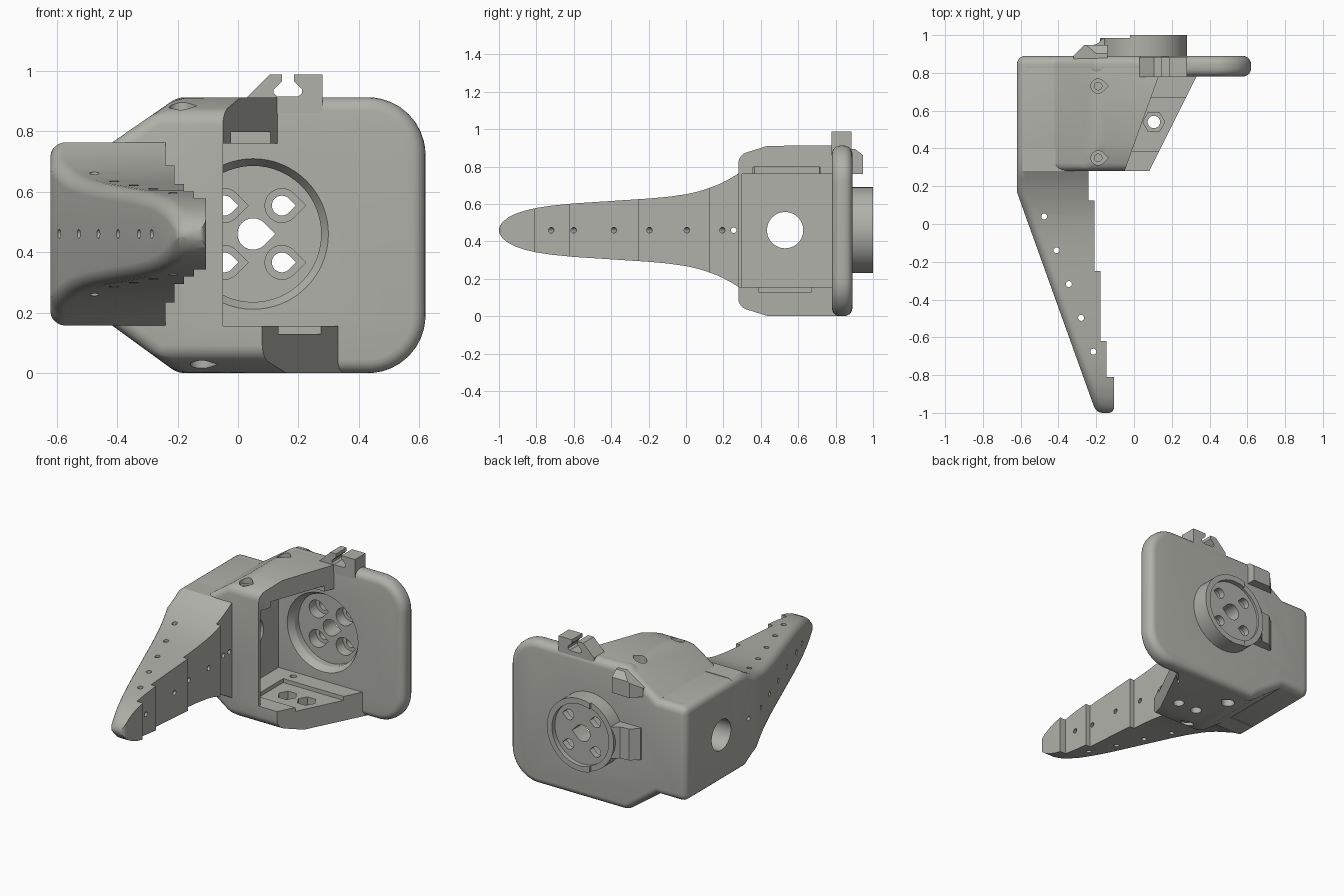
import bpy, bmesh, math
from mathutils import Vector

if "Cube" in bpy.data.objects:
    bpy.data.objects.remove(bpy.data.objects["Cube"])


def fillet(corners, n=10):
    """Round each (x, y, radius) corner of a 2D outline."""
    out = []
    for i, (x, y, r) in enumerate(corners):
        p = Vector((x, y))
        if r == 0:
            out.append(p)
            continue
        a = (Vector(corners[i - 1][:2]) - p).normalized()
        b = (Vector(corners[(i + 1) % len(corners)][:2]) - p).normalized()
        half = a.angle(b) / 2
        c = p + (a + b).normalized() * r / math.sin(half)
        t = r / math.tan(half)
        va, vb = p + a * t - c, p + b * t - c
        out += [c + va.lerp(vb, k / n).normalized() * r for k in range(n + 1)]
    return out


def circle(cx, cy, r, n=32):
    return [(cx + r * math.cos(math.tau * k / n), cy + r * math.sin(math.tau * k / n)) for k in range(n)]


def teardrop(cx, cy, r, n=18):
    arc = [math.radians(45 + 270 * k / n) for k in range(n + 1)]
    return [(cx + r * math.cos(a), cy + r * math.sin(a)) for a in arc] + [(cx + r * 1.41, cy)]


def finish(name, bm):
    bmesh.ops.recalc_face_normals(bm, faces=bm.faces)
    me = bpy.data.meshes.new(name)
    bm.to_mesh(me)
    bm.free()
    ob = bpy.data.objects.new(name, me)
    bpy.context.collection.objects.link(ob)
    return ob


def prism(name, pts, axis, lo, hi, end_pts=None):
    """Extrude an outline along an axis: x -> (y,z), y -> (x,z), z -> (x,y)."""
    place = {'x': lambda p, d: (d, p[0], p[1]),
             'y': lambda p, d: (p[0], d, p[1]),
             'z': lambda p, d: (p[0], p[1], d)}[axis]
    bm = bmesh.new()
    a = [bm.verts.new(place(p, lo)) for p in pts]
    b = [bm.verts.new(place(p, hi)) for p in (end_pts or pts)]
    bm.faces.new(a)
    bm.faces.new(b[::-1])
    for i in range(len(a)):
        j = (i + 1) % len(a)
        bm.faces.new((a[i], b[i], b[j], a[j]))
    return finish(name, bm)


def box(x0, x1, y0, y1, z0, z1):
    return prism("cutter", [(x0, y0), (x1, y0), (x1, y1), (x0, y1)], 'z', z0, z1)


def combine(ob, op, others):
    for o in others:
        m = ob.modifiers.new(op, 'BOOLEAN')
        m.operation, m.object, m.solver = op, o, 'EXACT'
        dg = bpy.context.evaluated_depsgraph_get()
        ob.data = bpy.data.meshes.new_from_object(ob.evaluated_get(dg))
        ob.modifiers.clear()
        bpy.data.objects.remove(o)


def bevel(ob, width, segments=5):
    """Round the convex sharp edges only."""
    bm = bmesh.new()
    bm.from_mesh(ob.data)
    edges = [e for e in bm.edges if e.is_convex and e.calc_face_angle(0) > math.radians(30)]
    bmesh.ops.bevel(bm, geom=edges, offset=width, segments=segments, profile=0.5,
                    affect='EDGES', clamp_overlap=True)
    bm.to_mesh(ob.data)
    bm.free()


CX, CZ = 0.05, 0.46  # axis of the round mount

# Back plate with rounded rim
plate = prism("back_plate", fillet([
    (-0.62, 0.16, 0), (-0.42, 0.16, 0), (-0.2, 0, .08), (0.62, 0, .19), (0.62, 0.912, .19),
    (-0.2, 0.912, .08), (-0.42, 0.76, 0), (-0.62, 0.76, 0)]), 'y', 0.78, 0.89)
bevel(plate, 0.045)

# Round boss and its side arm on the back
boss = prism("boss", circle(CX, CZ, 0.23, 64), 'y', 0.83, 1.0)
arm = prism("arm", [(-0.31, 0.85), (-0.31, 0.90), (-0.26, 0.945), (-0.2, 0.95), (-0.16, 0.985),
                    (-0.02, 0.985), (-0.02, 0.85)], 'z', CZ - 0.1, CZ + 0.1)
combine(plate, 'UNION', [boss, arm])

# Recesses and teardrop holes through the mount; the rim is lower beside the arm
cuts = [prism("cutter", circle(CX, CZ, 0.255, 64), 'y', 0.77, 0.82, circle(CX, CZ, 0.225, 64)),
        prism("cutter", circle(CX, CZ, 0.225, 64), 'y', 0.81, 0.86),
        prism("cutter", circle(CX, CZ, 0.195, 64), 'y', 0.97, 1.1),
        box(-0.5, -0.02, 0.985, 1.1, 0, 1),
        prism("cutter", teardrop(CX, CZ, 0.052), 'y', 0.7, 1.1)]
for sx in (-1, 1):
    for sz in (-1, 1):
        px, pz = CX + sx * 0.095, CZ + sz * 0.094
        cuts += [prism("cutter", teardrop(px, pz, 0.033), 'y', 0.7, 1.1),
                 prism("cutter", teardrop(px, pz, 0.056), 'y', 0.8, 0.93)]
combine(plate, 'DIFFERENCE', cuts)

# Cable clip on the top edge
clip = prism("cable_clip", [
    (0.03, 0.86), (0.03, 0.912), (0.105, 0.987), (0.145, 0.987), (0.145, 0.965), (0.118, 0.938),
    (0.118, 0.925), (0.13, 0.915), (0.2, 0.915), (0.212, 0.925), (0.212, 0.938), (0.185, 0.965),
    (0.185, 0.987), (0.28, 0.987), (0.28, 0.86)], 'y', 0.779, 0.885)

# Small chamfered guide on the back
guide = prism("cable_guide", [(-0.32, 0.76), (-0.14, 0.76), (-0.14, 0.895), (-0.2, 0.895), (-0.32, 0.815)],
              'y', 0.86, 0.947)
combine(guide, 'INTERSECT', [
    prism("cutter", [(0.8, 0.7), (0.947, 0.7), (0.947, 0.86), (0.89, 0.905), (0.8, 0.905)], 'x', -1, 1),
    prism("cutter", [(-0.32, 0.8), (-0.32, 0.89), (-0.26, 0.95), (0, 0.95), (0, 0.8)], 'z', 0, 1)])

# Motor housing: outline crossed with its side profile
body = prism("housing", [
    (-0.62, 0.16), (-0.42, 0.16), (-0.2, 0), (0.5, 0), (0.5, 0.912), (-0.2, 0.912), (-0.42, 0.76),
    (-0.62, 0.76)], 'y', 0.2, 1.0)
combine(body, 'INTERSECT', [prism("cutter", [
    (0.28, 0.05), (0.44, 0), (0.888, 0), (0.888, 0.912), (0.44, 0.912), (0.28, 0.862)], 'x', -1, 1)])
bevel(body, 0.043)

# Housing cavity, slanted arm ends, grooves and bolt holes
cuts = [box(-0.26, 1, 0.3, 1, 0.155, 0.76), box(-0.05, 1, 0.1, 1, 0.155, 0.76),
        prism("cutter", [(-0.086, 0.18), (0.173, 0.9), (2, 0.9), (2, 0.18)], 'z', 0.5, 1.2),
        prism("cutter", [(0.03, 0.18), (0.39, 0.9), (2, 0.9), (2, 0.18)], 'z', -0.2, 0.5),
        box(-0.2, 0.4, 0.357, 0.717, 0.7, 0.797), box(-0.15, 0.5, 0.387, 0.67, 0.13, 0.3),
        prism("cutter", circle(0.53, CZ, 0.097, 48), 'x', -1, 0)]
for y in (0.35, 0.73):
    cuts += [prism("cutter", teardrop(-0.19, y, 0.038), 'z', 0.855, 1.1),
             prism("cutter", circle(-0.19, y, 0.02), 'z', 0.7, 1.1),
             prism("cutter", teardrop(-0.12, y, 0.038), 'z', -0.1, 0.055),
             prism("cutter", circle(-0.12, y, 0.02), 'z', -0.1, 0.2)]
for x in (-0.03, 0.105):
    cuts += [prism("cutter", circle(x, 0.54, 0.033), 'z', -0.1, 0.3),
             prism("cutter", circle(x, 0.54, 0.058, 6), 'z', 0.08, 0.3)]
combine(body, 'DIFFERENCE', cuts)

# Tapered finger: stepped plan crossed with a curved side profile
finger = prism("finger", fillet([
    (-0.62, 0.4, 0), (-0.62, 0.17, 0), (-0.2, -1.0, .05), (-0.105, -1.0, .03), (-0.105, -0.81, 0),
    (-0.145, -0.81, 0), (-0.145, -0.62, 0), (-0.178, -0.62, 0), (-0.178, -0.25, 0), (-0.21, -0.25, 0),
    (-0.21, 0.125, 0), (-0.24, 0.125, 0), (-0.24, 0.29, 0), (-0.3, 0.29, 0), (-0.3, 0.4, 0)], 6),
    'z', 0, 1)
half = [(0.42, .303), (0.28, .303), (0.24, .278), (0.2, .257), (0.17, .243), (0.1, .217), (0.05, .203),
        (0, .192), (-0.1, .178), (-0.2, .169), (-0.4, .156), (-0.6, .143), (-0.72, .131), (-0.8, .119),
        (-0.86, .105), (-0.91, .088), (-0.95, .068), (-0.98, .045), (-0.995, .022), (-1.002, .002)]

# Cutter following the slanted face, with its long edges rounded
bm = bmesh.new()
R, rings = 0.05, []
for k in range(8):
    a = math.radians(15 * min(k, 6))
    depth = 1.0 if k == 7 else R * (1 - math.cos(a)) - 0.0005
    inset = R * (1 - math.sin(a))
    ring = []
    for s in (1, -1):
        for y, h in (half if s > 0 else half[::-1]):
            x = -0.62 + max(0, 0.17 - y) * 0.359 + depth
            ring.append(bm.verts.new((x, y, CZ + s * max(h - inset, h * 0.3))))
    rings.append(ring)
n = len(rings[0])
for r0, r1 in zip(rings, rings[1:]):
    for i in range(n):
        bm.faces.new((r0[i], r1[i], r1[(i + 1) % n], r0[(i + 1) % n]))
for ring in (rings[0], rings[-1]):
    for i in range(n // 2 - 1):
        bm.faces.new((ring[i], ring[i + 1], ring[n - 2 - i], ring[n - 1 - i]))
combine(finger, 'INTERSECT', [finish("cutter", bm)])

# Thread holes: vertical ones, then slanted ones square to the sloping face
cuts = [prism("cutter", circle(-0.475 + 0.065 * k, 0.04 - 0.179 * k, 0.016, 16), 'z', -1, 2) for k in range(5)]
for y, x in ((-0.72, -.145), (-0.59, -.145), (-0.385, -.178), (-0.195, -.21), (0.005, -.21), (0.195, -.24)):
    cuts.append(prism("cutter", circle(y - 0.3 * (1 + x), CZ, 0.015, 16), 'x', -1, 0,
                      circle(y - 0.3 * x, CZ, 0.015, 16)))
cuts.append(prism("cutter", circle(0.255, CZ, 0.015, 16), 'x', -1, 0))
combine(finger, 'DIFFERENCE', cuts)

# Dark grey finish, smooth shading with crisp edges
grey = bpy.data.materials.new("dark_grey")
grey.diffuse_color = (0.44, 0.44, 0.405, 1)
grey.use_nodes = True
grey.node_tree.nodes["Principled BSDF"].inputs["Base Color"].default_value = grey.diffuse_color
for ob in (plate, clip, guide, body, finger):
    ob.data.materials.clear()
    ob.data.materials.append(grey)
    bpy.ops.object.select_all(action='DESELECT')
    ob.select_set(True)
    bpy.context.view_layer.objects.active = ob
    bpy.ops.object.shade_smooth_by_angle(angle=math.radians(30))
